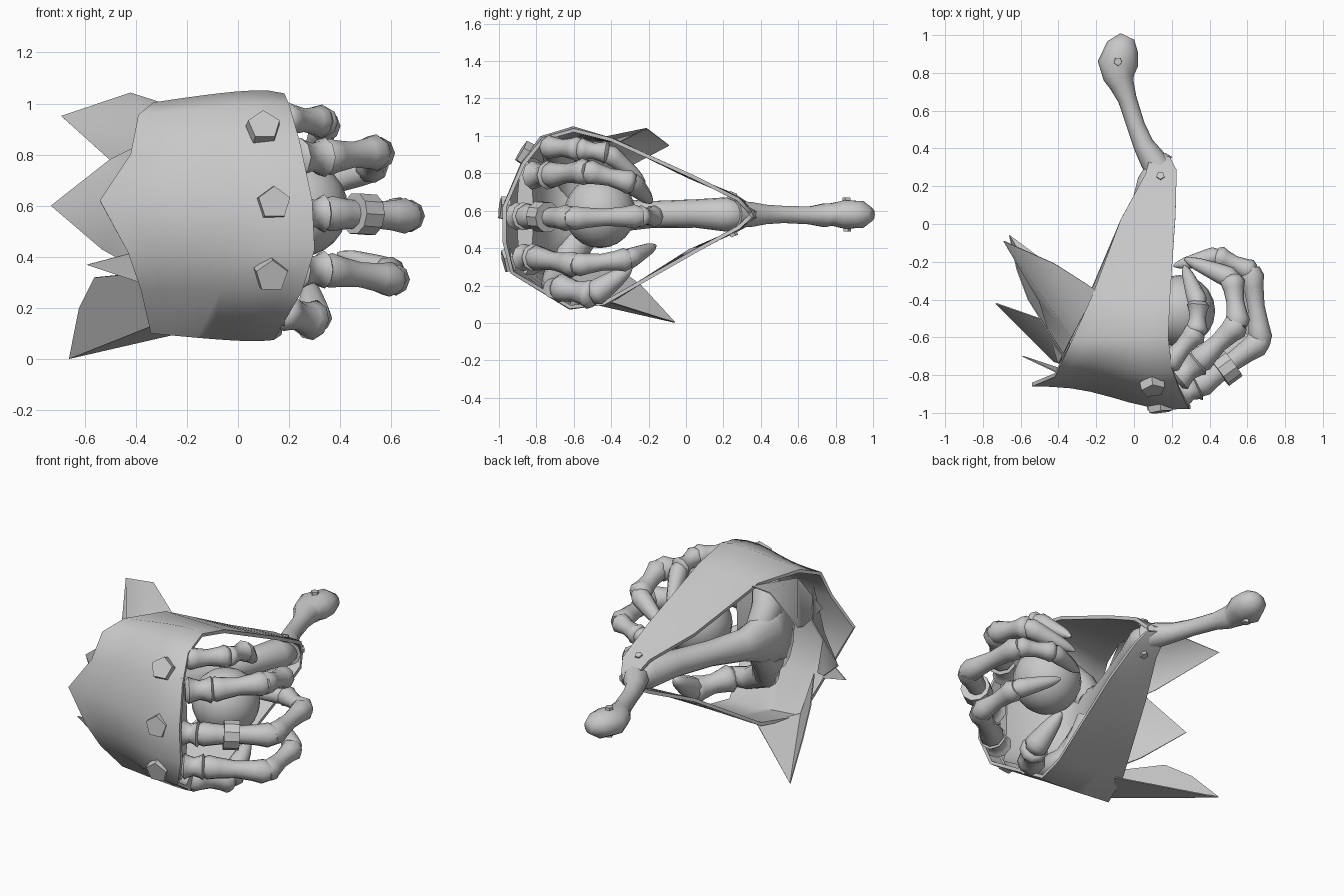
import bpy, bmesh, math
from mathutils import Vector, Matrix

if "Cube" in bpy.data.objects:
    bpy.data.objects.remove(bpy.data.objects["Cube"])

grey = bpy.data.materials.new("plain grey")
grey.diffuse_color = (0.58, 0.58, 0.58, 1)
grey.use_nodes = True
grey.node_tree.nodes["Principled BSDF"].inputs["Base Color"].default_value = grey.diffuse_color


def finish(name, bm, thick=0.0, angle=40):
    bmesh.ops.recalc_face_normals(bm, faces=bm.faces)
    me = bpy.data.meshes.new(name)
    bm.to_mesh(me)
    bm.free()
    me.materials.append(grey)
    ob = bpy.data.objects.new(name, me)
    bpy.context.collection.objects.link(ob)
    bpy.ops.object.select_all(action='DESELECT')
    ob.select_set(True)
    bpy.context.view_layer.objects.active = ob
    if thick:
        m = ob.modifiers.new("thickness", 'SOLIDIFY')
        m.thickness, m.offset = thick, 0
        bpy.ops.object.modifier_apply(modifier=m.name)
    bpy.ops.object.shade_smooth_by_angle(angle=math.radians(angle))
    return ob


def loft(bm, pts, radii, sides=8):
    """Tube through pts; each radius is a number or (sideways, upward)."""
    pts = [Vector(p) for p in pts]
    rings = []
    for i, p in enumerate(pts):
        t = (pts[min(i + 1, len(pts) - 1)] - pts[max(i - 1, 0)]).normalized()
        side = t.cross(Vector((0, 0, 1))).normalized()
        up = side.cross(t)
        r = radii[i]
        a, b = r if isinstance(r, tuple) else (r, r)
        rings.append([bm.verts.new(p + side * a * math.cos(k * math.tau / sides)
                                   + up * b * math.sin(k * math.tau / sides))
                      for k in range(sides)])
    for r0, r1 in zip(rings, rings[1:]):
        for k in range(sides):
            j = (k + 1) % sides
            bm.faces.new((r0[k], r0[j], r1[j], r1[k]))
    bm.faces.new(rings[0])
    bm.faces.new(rings[-1])


def finger(name, joints, r):
    """Chain of flared bones ending in a tapered tip."""
    bm = bmesh.new()
    ts = (-0.08, 0.06, 0.22, 0.5, 0.78, 0.93, 1.05)
    for i, (a, b) in enumerate(zip(joints, joints[1:])):
        a, b = Vector(a), Vector(b)
        k = (0.75, 1.06, 0.92, 0.76, 0.9, 1.07, 0.78)
        if i == len(joints) - 2:
            k = (0.65, 1.0, 0.95, 0.78, 0.6, 0.4, 0.12)
        s = r * (1 - 0.07 * i)
        loft(bm, [a.lerp(b, t) for t in ts], [s * q for q in k], 9)
    finish(name, bm, angle=62)


def tube(name, pts, radii, sides=12, angle=50):
    bm = bmesh.new()
    loft(bm, pts, radii, sides)
    finish(name, bm, angle=angle)


# Wrapped hand guard: strips between right and left edges, from strap to strap
edges = [
    ((.19, .345, .59), (.10, .41, .58)), ((.225, .28, .66), (.06, .26, .68)),
    ((.22, .05, .775), (-.07, .02, .78)),
    ((.19, -.40, .98), (-.22, -.38, .975)), ((.18, -.60, 1.03), (-.33, -.62, .995)),
    ((.20, -.76, .985), (-.39, -.74, .95)), ((.24, -.87, .85), (-.42, -.80, .80)),
    ((.29, -.97, .62), (-.54, -.85, .62)), ((.30, -.97, .43), (-.43, -.84, .42)),
    ((.25, -.93, .27), (-.38, -.77, .28)), ((.14, -.62, .085), (-.34, -.62, .11)),
    ((.17, -.44, .105), (-.24, -.38, .13)), ((.22, .05, .385), (-.07, .02, .385)),
    ((.225, .28, .51), (.06, .26, .49)), ((.19, .345, .57), (.10, .41, .575))]
bm = bmesh.new()
rows, cols = [], 8
for i, (a, b) in enumerate(edges):
    a, b = Vector(a), Vector(b)
    front = 0.02 if 4 < i < 10 else 0.0
    crown = {4: .02, 5: .012, 10: -.01}.get(i, 0)
    row = []
    for c in range(cols + 1):
        t = c / cols
        row.append(bm.verts.new(a.lerp(b, t) + Vector(
            (0, -front * math.sin(math.tau * t ** .9), crown * math.sin(math.pi * t ** 0.6)))))
    rows.append(row)
for r0, r1 in zip(rows, rows[1:]):
    for c in range(cols):
        bm.faces.new((r0[c], r0[c + 1], r1[c + 1], r1[c]))
finish("hand_guard", bm, 0.02, 50)


# Torn cloth points: fans around a middle point at the guard's left side
def cloth(name, hub, rim):
    bm = bmesh.new()
    h = bm.verts.new(hub)
    vs = [bm.verts.new(p) for p in rim]
    for a, b in zip(vs, vs[1:]):
        bm.faces.new((h, a, b))
    finish(name, bm, 0.006, 60)


cloth("upper_cloth_point", (-.33, -.60, .96),
      [(-.20, -.35, .97), (-.42, -.21, 1.04), (-.69, -.09, .95), (-.50, -.41, .78), (-.40, -.74, .74)])
cloth("middle_cloth_point", (-.42, -.73, .60),
      [(-.34, -.74, .86), (-.50, -.50, .78), (-.73, -.42, .60), (-.53, -.57, .43), (-.37, -.74, .34)])
cloth("lower_cloth_point", (-.34, -.62, .13),
      [(-.20, -.40, .11), (-.66, -.06, .003), (-.62, -.24, .20), (-.56, -.40, .32), (-.36, -.72, .34)])
cloth("small_cloth_point", (-.38, -.77, .30), [(-.59, -.70, .37), (-.40, -.79, .42)])

# Forearm widening into the palm
tube("forearm_and_palm",
     [(.14, .32, .58), (.11, .22, .58), (.05, .05, .585), (-.03, -.18, .58), (-.11, -.38, .575),
      (-.16, -.56, .57), (-.13, -.71, .57), (.02, -.81, .57), (.22, -.86, .57)],
     [.06, .092, .076, .072, (.085, .09), (.10, .16), (.085, .26), (.055, .31), (.045, .31)], 16, 75)
# Branches to the outer digits
for name, s, c in (("upper", 1, .575), ("lower", -1, .555)):
    tube(name + "_palm_branch",
         [(-.13, -.52, c + s * .04), (-.13, -.60, c + s * .16), (-.06, -.68, c + s * .28),
          (.07, -.71, c + s * .35), (.19, -.71, c + s * .37)],
         [.08, .09, .08, .065, .055], 12, 75)

# Fingers curled round the ball
finger("top_finger", [(.18, -.74, .94), (.33, -.57, .93), (.34, -.42, .91), (.27, -.23, .76)], .062)
finger("upper_finger", [(.23, -.82, .79), (.34, -.73, .79), (.55, -.53, .81),
                        (.52, -.29, .75), (.28, -.19, .65)], .073)
finger("middle_finger", [(.25, -.90, .57), (.34, -.86, .57), (.67, -.62, .56),
                         (.62, -.25, .57), (.44, -.17, .57), (.22, -.22, .55)], .071)
finger("lower_finger", [(.24, -.87, .35), (.34, -.81, .35), (.61, -.59, .31),
                        (.59, -.31, .34), (.40, -.17, .41)], .07)
finger("bottom_digit", [(.17, -.68, .19), (.30, -.50, .15), (.28, -.30, .29)], .075)

# Finger ring
tube("finger_ring", [(.455, -.79, .57), (.525, -.738, .565)], [.083, .083], 10, 30)

# Ball held in the hand
bm = bmesh.new()
bmesh.ops.create_uvsphere(bm, u_segments=20, v_segments=12, radius=.19,
                          matrix=Matrix.Translation((.24, -.46, .59)))
finish("held_ball", bm, angle=60)

# Long bone with a knobbed end
tube("handle_bone",
     [(.15, .26, .58), (.10, .34, .58), (.05, .42, .58), (.01, .52, .58), (-.035, .66, .575),
      (-.065, .74, .575), (-.08, .775, .58), (-.085, .85, .58), (-.06, .94, .58), (-.035, .993, .58)],
     [.075, .07, .055, .048, .05, .066, (.082, .062), (.108, .08), (.085, .075), (.04, .035)], 10, 70)


# Five-sided rivets
def rivet(name, loc, normal, r, depth):
    q = Vector(normal).to_track_quat('Z', 'Y').to_matrix().to_4x4()
    bm = bmesh.new()
    bmesh.ops.create_cone(bm, cap_ends=True, segments=5, radius1=r, radius2=r * .93,
                          depth=depth, matrix=Matrix.Translation(loc) @ q)
    finish(name, bm, angle=25)


for name, loc, nrm in (("upper", (.10, -.862, .905), (.1, -.85, .5)),
                       ("middle", (.14, -.97, .61), (.12, -1, .1)),
                       ("lower", (.13, -.95, .33), (.12, -1, -.25))):
    rivet(name + "_guard_rivet", loc, nrm, .07, .05)
for s, name in ((1, "top"), (-1, "bottom")):
    rivet(name + "_strap_rivet", (.14, .25, .58 + s * .098), (0, .4, s), .024, .04)
    rivet(name + "_bone_rivet", (-.085, .86, .58 + s * .08), (0, 0, s), .024, .02)
rivet("strap_end_rivet", (.17, .345, .58), (.6, 1, 0), .024, .05)
